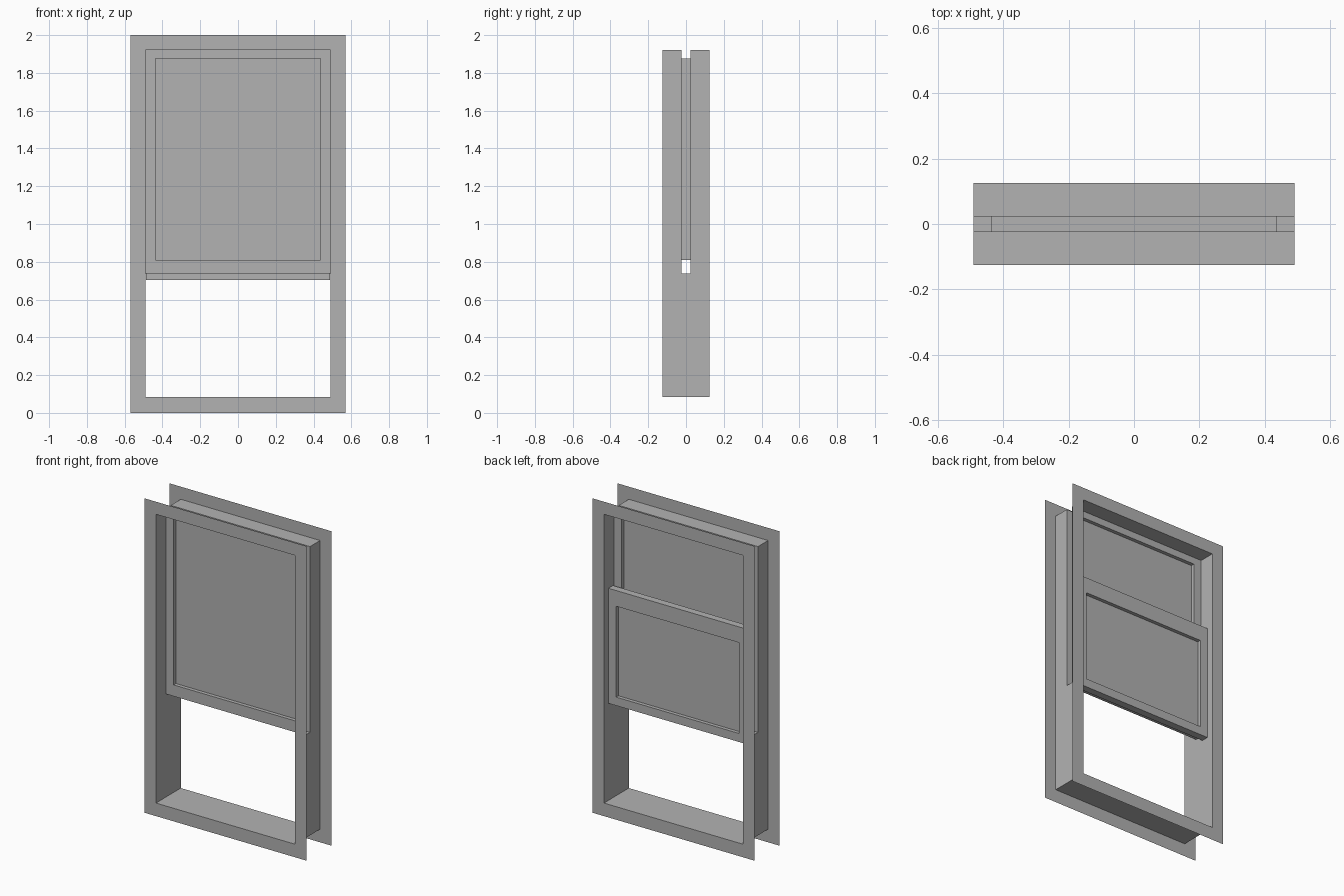
import bpy, bmesh

if "Cube" in bpy.data.objects:
    bpy.data.objects.remove(bpy.data.objects["Cube"], do_unlink=True)

grey = bpy.data.materials.new("light_grey")
grey.use_nodes = True
COLOUR = (0.448, 0.448, 0.448, 1)
grey.diffuse_color = COLOUR
grey.node_tree.nodes["Principled BSDF"].inputs["Base Color"].default_value = COLOUR

SIDES = {"bottom": 0, "right": 1, "top": 2, "left": 3}


def corners(rect, y):
    """Corners of an upright rectangle (half width, low z, high z)."""
    w, low, high = rect
    return [(-w, y, low), (w, y, low), (w, y, high), (-w, y, high)]


def quad(bm, points):
    bm.faces.new([bm.verts.new(p) for p in points])


def ring(bm, outer, inner, y):
    """Flat border between two upright rectangles."""
    o, i = corners(outer, y), corners(inner, y)
    for a in range(4):
        b = (a + 1) % 4
        quad(bm, [o[a], o[b], i[b], i[a]])


def walls(bm, rect, y0, y1, sides=SIDES):
    """Walls running from front to back along the sides of a rectangle."""
    f, k = corners(rect, y0), corners(rect, y1)
    for side in sides:
        a = SIDES[side]
        b = (a + 1) % 4
        quad(bm, [f[a], f[b], k[b], k[a]])


def finish(name, bm):
    bmesh.ops.remove_doubles(bm, verts=bm.verts, dist=0.0005)
    bmesh.ops.recalc_face_normals(bm, faces=bm.faces)
    mesh = bpy.data.meshes.new(name)
    bm.to_mesh(mesh)
    bm.free()
    mesh.materials.append(grey)
    bpy.context.collection.objects.link(bpy.data.objects.new(name, mesh))


def sash(name, outer, inner, y0, y1, outer_sides):
    """Hollow sash frame with a thin pane in its middle."""
    bm = bmesh.new()
    ring(bm, outer, inner, y0)
    ring(bm, outer, inner, y1)
    walls(bm, inner, y0, y1)
    walls(bm, outer, y0, y1, outer_sides)
    finish(name + "_frame", bm)
    bm = bmesh.new()
    quad(bm, corners(inner, (y0 + y1) / 2))
    finish(name + "_pane", bm)


DEPTH, SLOT = 0.125, 0.0235
TRIM = (0.57, 0, 2)
OPENING = (0.49, 0.083, 1.92)
UPPER = (0.49, 0.738, 1.92)
BELOW = (0.49, 0.083, 0.738)

# Front and back trim
for name, y in (("front_trim", -DEPTH), ("back_trim", DEPTH)):
    bm = bmesh.new()
    ring(bm, TRIM, OPENING, y)
    finish(name, bm)

# Jamb lining, left open where the upper sash sits
bm = bmesh.new()
walls(bm, BELOW, -DEPTH, DEPTH, ["bottom", "left", "right"])
for y0, y1 in ((-DEPTH, -SLOT), (SLOT, DEPTH)):
    walls(bm, UPPER, y0, y1, ["left", "right", "top"])
finish("jamb_lining", bm)

# Sashes, the lower one slid up behind the upper one
sash("upper_sash", UPPER, (0.436, 0.81, 1.876), -SLOT, SLOT, ["bottom"])
sash("lower_sash", (0.486, 0.703, 1.435), (0.432, 0.757, 1.335),
     0.039, 0.085, SIDES)
